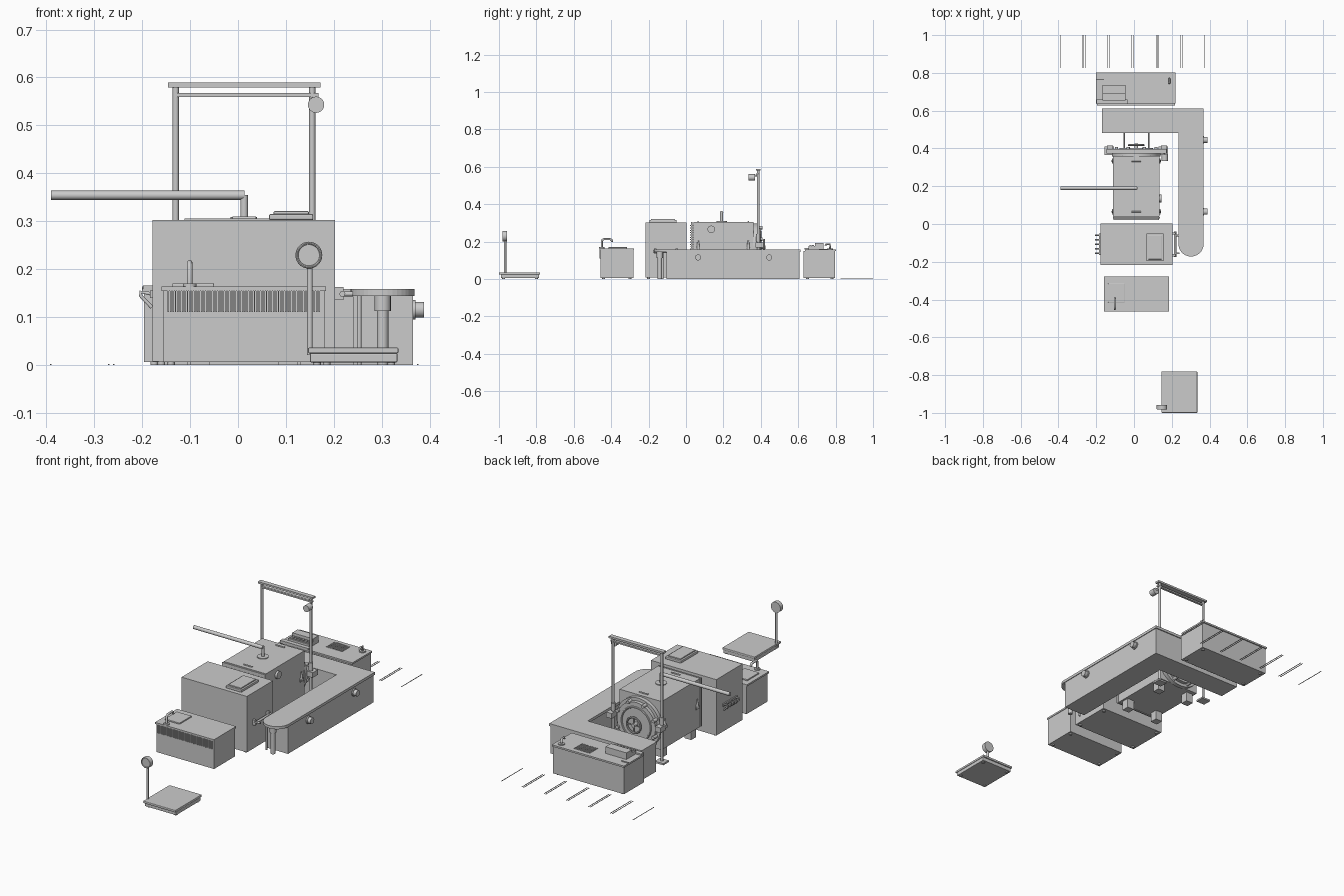
import bpy, bmesh, math
from mathutils import Vector


def mesh_object(name, bm, smooth=False):
    bmesh.ops.recalc_face_normals(bm, faces=bm.faces)
    me = bpy.data.meshes.new(name)
    bm.to_mesh(me)
    bm.free()
    ob = bpy.data.objects.new(name, me)
    bpy.context.collection.objects.link(ob)
    if smooth:
        bpy.ops.object.select_all(action='DESELECT')
        ob.select_set(True)
        bpy.context.view_layer.objects.active = ob
        bpy.ops.object.shade_smooth_by_angle(angle=math.radians(35))
    return ob


def box(name, x0, x1, y0, y1, z0, z1, bevel=0.0):
    bm = bmesh.new()
    bmesh.ops.create_cube(bm, size=1)
    for v in bm.verts:
        v.co = ((x0 + x1) / 2 + v.co.x * (x1 - x0), (y0 + y1) / 2 + v.co.y * (y1 - y0),
                (z0 + z1) / 2 + v.co.z * (z1 - z0))
    if bevel:
        bmesh.ops.bevel(bm, geom=bm.edges[:], offset=bevel, segments=2, affect='EDGES', profile=0.5)
    return mesh_object(name, bm)


def rod(name, a, b, r, n=20, r2=None):
    a, b = Vector(a), Vector(b)
    bm = bmesh.new()
    bmesh.ops.create_cone(bm, cap_ends=True, segments=n, radius1=r, radius2=r if r2 is None else r2,
                          depth=(b - a).length)
    rot = (b - a).to_track_quat('Z', 'Y').to_matrix().to_4x4()
    bmesh.ops.transform(bm, matrix=rot, verts=bm.verts)
    bmesh.ops.translate(bm, vec=(a + b) / 2, verts=bm.verts)
    return mesh_object(name, bm, True)


def prism(name, pts, z0, z1):
    bm = bmesh.new()
    f = bm.faces.new([bm.verts.new((x, y, z0)) for x, y in pts])
    ext = bmesh.ops.extrude_face_region(bm, geom=[f])
    bmesh.ops.translate(bm, vec=(0, 0, z1 - z0), verts=[e for e in ext['geom'] if isinstance(e, bmesh.types.BMVert)])
    return mesh_object(name, bm)


def pipe(name, pts, r):
    cu = bpy.data.curves.new(name, 'CURVE')
    cu.dimensions = '3D'
    cu.bevel_depth, cu.bevel_resolution, cu.use_fill_caps = r, 3, True
    sp = cu.splines.new('POLY')
    sp.points.add(len(pts) - 1)
    for p, c in zip(sp.points, pts):
        p.co = (*c, 1)
    ob = bpy.data.objects.new(name, cu)
    bpy.context.collection.objects.link(ob)


def ring(name, c, R, r):
    # torus facing the y axis
    bpy.ops.mesh.primitive_torus_add(major_segments=40, minor_segments=8, major_radius=R, minor_radius=r,
                                     location=c, rotation=(math.pi / 2, 0, 0))
    bpy.context.object.name = name
    bpy.ops.object.shade_smooth_by_angle()


def feet(name, x0, x1, y0, y1, r=0.008, h=0.01):
    for x in (x0, x1):
        for y in (y0, y1):
            rod(name, (x, y, 0), (x, y, h), r, 12)


# platform scale with dial
box("scale_base", 0.15, 0.333, -0.99, -0.785, 0.005, 0.025, 0.003)
box("scale_plate", 0.146, 0.335, -1.0, -0.78, 0.024, 0.036, 0.003)
feet("scale_foot", 0.165, 0.32, -0.975, -0.8, 0.008, 0.006)
rod("scale_post", (0.15, -0.967, 0.02), (0.15, -0.967, 0.225), 0.006)
rod("scale_dial", (0.148, -0.979, 0.229), (0.148, -0.958, 0.229), 0.028, 32)
ring("scale_dial_rim", (0.148, -0.979, 0.229), 0.025, 0.003)

# sink counter with slatted front band
box("sink_cabinet", -0.156, 0.181, -0.458, -0.282, 0.006, 0.156)
box("sink_top", -0.16, 0.184, -0.463, -0.278, 0.154, 0.163)
feet("sink_foot", -0.14, 0.165, -0.44, -0.3)
for i in range(64):
    x = -0.147 + i * 0.005
    box("sink_front_slat", x, x + 0.003, -0.463, -0.457, 0.11, 0.157)
box("sink_basin_rim", -0.137, -0.05, -0.415, -0.315, 0.162, 0.17, 0.002)
rod("faucet_base", (-0.101, -0.45, 0.162), (-0.101, -0.45, 0.17), 0.014)
pipe("faucet", [(-0.101, -0.45, 0.165), (-0.101, -0.45, 0.203), (-0.101, -0.446, 0.21), (-0.101, -0.438, 0.213),
                (-0.101, -0.405, 0.213), (-0.101, -0.398, 0.209), (-0.101, -0.396, 0.198)], 0.006)

# tall cabinet with lid, hooks and side rail
box("tall_cabinet", -0.178, 0.203, -0.216, 0.002, 0.007, 0.302)
feet("tall_cabinet_foot", -0.16, 0.185, -0.2, -0.015)
box("lid_frame", 0.065, 0.157, -0.196, -0.05, 0.302, 0.315, 0.003)
box("lid", 0.074, 0.148, -0.187, -0.06, 0.313, 0.321, 0.003)
box("hook_rail", -0.184, -0.177, -0.165, -0.05, 0.14, 0.155)
for i in range(5):
    y = -0.155 + i * 0.024
    pipe("hook", [(-0.18, y, 0.148), (-0.203, y, 0.152), (-0.203, y, 0.144), (-0.18, y, 0.12)], 0.004)
for y in (-0.165, -0.05):
    box("side_rail_bracket", 0.202, 0.22, y - 0.006, y + 0.006, 0.135, 0.162)
rod("side_rail", (0.218, -0.175, 0.148), (0.218, -0.04, 0.148), 0.006)
for y in (-0.155, -0.06):
    rod("side_rail_spacer", (0.218, y, 0.148), (0.24, y, 0.148), 0.005)

# L-shaped worktop: body, slab with rounded end, legs, side knobs
L = [(0.24, -0.105), (0.365, -0.105), (0.365, 0.607), (-0.167, 0.607), (-0.167, 0.488), (0.24, 0.488)]
prism("worktop_body", L, 0, 0.15)
arc = [(0.302 - 0.067 * math.cos(t * math.pi / 20), -0.105 - 0.067 * math.sin(t * math.pi / 20)) for t in range(21)]
prism("worktop_slab", arc + [(0.369, 0.612), (-0.17, 0.612), (-0.17, 0.483), (0.235, 0.483)], 0.144, 0.158)
rod("worktop_end_leg", (0.302, -0.14, 0), (0.302, -0.14, 0.146), 0.012)
rod("worktop_end_collar", (0.302, -0.14, 0.112), (0.302, -0.14, 0.145), 0.017)
rod("worktop_side_leg", (0.253, -0.125, 0), (0.253, -0.125, 0.146), 0.005)
for y in (0.065, 0.445):
    rod("side_knob", (0.363, y, 0.115), (0.388, y, 0.115), 0.016, 24)
    rod("side_knob_flange", (0.364, y, 0.115), (0.371, y, 0.115), 0.02, 24)

# pressure vessel housing on blocks
box("vessel_housing", -0.11, 0.135, 0.04, 0.36, 0.05, 0.305)
box("vessel_rear_panel", -0.112, 0.137, 0.028, 0.036, 0.05, 0.305)
for i in range(18):
    z = 0.07 + i * 0.0125
    box("rear_cooling_fin", -0.108, 0.133, 0.022, 0.042, z, z + 0.005)
for x in (-0.08, 0.105):
    for y in (0.08, 0.32):
        box("vessel_foot_block", x - 0.02, x + 0.02, y - 0.02, y + 0.02, 0, 0.051)
for y in (0.065, 0.333):
    rod("lifting_boss", (-0.012, y, 0.306), (0.038, y, 0.306), 0.004, 12)
    for x, s in ((-0.11, -1), (0.135, 1)):
        rod("side_latch", (x, y, 0.16), (x, y, 0.205), 0.009, 12, 0.004)
        box("side_latch_plate", x - 0.006, x + 0.006, y - 0.014, y + 0.014, 0.155, 0.168)
rod("side_gauge", (0.134, 0.135, 0.265), (0.146, 0.135, 0.265), 0.02, 24)

# round door with handwheel
C = (0.012, 0.4, 0.17)
rod("door_flange", (0.012, 0.358, 0.17), (0.012, 0.38, 0.17), 0.128, 48)
rod("door", (0.012, 0.38, 0.17), (0.012, 0.398, 0.17), 0.112, 48)
ring("door_seam", (0.012, 0.398, 0.17), 0.085, 0.005)
ring("handwheel", (0.012, 0.418, 0.17), 0.04, 0.005)
rod("handwheel_hub", (0.012, 0.396, 0.17), (0.012, 0.425, 0.17), 0.01)
for k in range(2):
    a = k * math.pi / 2
    dx, dz = 0.04 * math.cos(a), 0.04 * math.sin(a)
    rod("handwheel_spoke", (0.012 - dx, 0.418, 0.17 - dz), (0.012 + dx, 0.418, 0.17 + dz), 0.003, 10)
for k in range(8):
    a = (k + 0.5) * math.pi / 4
    x, z = 0.012 + 0.113 * math.cos(a), 0.17 + 0.113 * math.sin(a)
    rod("door_clamp", (x, 0.37, z), (x, 0.408, z), 0.009, 12)
for x in (-0.052, 0.078):
    rod("door_rail", (x, 0.38, 0.1), (x, 0.49, 0.1), 0.004, 12)

# swing arm on the housing
rod("arm_base", (0.012, 0.19, 0.304), (0.012, 0.19, 0.309), 0.028, 24)
rod("arm_post", (0.013, 0.19, 0.305), (0.013, 0.19, 0.355), 0.008)
rod("swing_arm", (-0.39, 0.19, 0.354), (0.014, 0.19, 0.354), 0.0095)

# gantry with lamp
for x in (-0.13, 0.155):
    rod("gantry_post", (x, 0.386, 0), (x, 0.386, 0.58), 0.0065)
    box("gantry_foot", x - 0.025, x + 0.025, 0.365, 0.41, 0, 0.009)
    rod("gantry_collar", (x, 0.386, 0.2), (x, 0.386, 0.24), 0.011)
    box("gantry_clamp", x - 0.012, x + 0.02, 0.372, 0.415, 0.168, 0.195)
box("gantry_top_beam", -0.146, 0.172, 0.374, 0.398, 0.579, 0.589)
box("gantry_rail", -0.13, 0.168, 0.377, 0.39, 0.559, 0.567)
rod("lamp", (0.163, 0.334, 0.543), (0.163, 0.368, 0.543), 0.017, 24)
rod("lamp_bracket", (0.16, 0.36, 0.55), (0.156, 0.386, 0.555), 0.005, 12)

# rear counter with register, vent grid and tap
box("rear_counter", -0.196, 0.217, 0.628, 0.796, 0.006, 0.15)
box("rear_counter_top", -0.2, 0.221, 0.637, 0.802, 0.149, 0.158)
feet("rear_counter_foot", -0.175, 0.2, 0.65, 0.78)
box("register_body", -0.167, -0.045, 0.655, 0.735, 0.157, 0.177)
box("register_back", -0.167, -0.045, 0.69, 0.735, 0.176, 0.193)
box("register_tray", -0.198, -0.035, 0.634, 0.658, 0.157, 0.166)
for i in range(6):
    for j in range(2):
        box("register_key", -0.16 + i * 0.019, -0.146 + i * 0.019, 0.661 + j * 0.013, 0.671 + j * 0.013, 0.176, 0.182)
rod("counter_bar", (-0.2, 0.765, 0.161), (-0.16, 0.765, 0.161), 0.003, 10)
for i in range(16):
    x = 0.016 + i * 0.006
    box("vent_slat", x, x + 0.003, 0.712, 0.778, 0.157, 0.161)
rod("tap_base", (0.187, 0.77, 0.157), (0.187, 0.77, 0.163), 0.016)
pipe("tap", [(0.187, 0.77, 0.16), (0.187, 0.77, 0.185), (0.187, 0.75, 0.187), (0.187, 0.745, 0.178)], 0.005)

# floor marking lines
for x in (-0.391, -0.27, -0.259, -0.141, -0.131, -0.012, -0.002, 0.117, 0.127, 0.247, 0.257, 0.375):
    box("floor_line", x - 0.0015, x + 0.0015, 0.825, 1.0, 0, 0.002)
